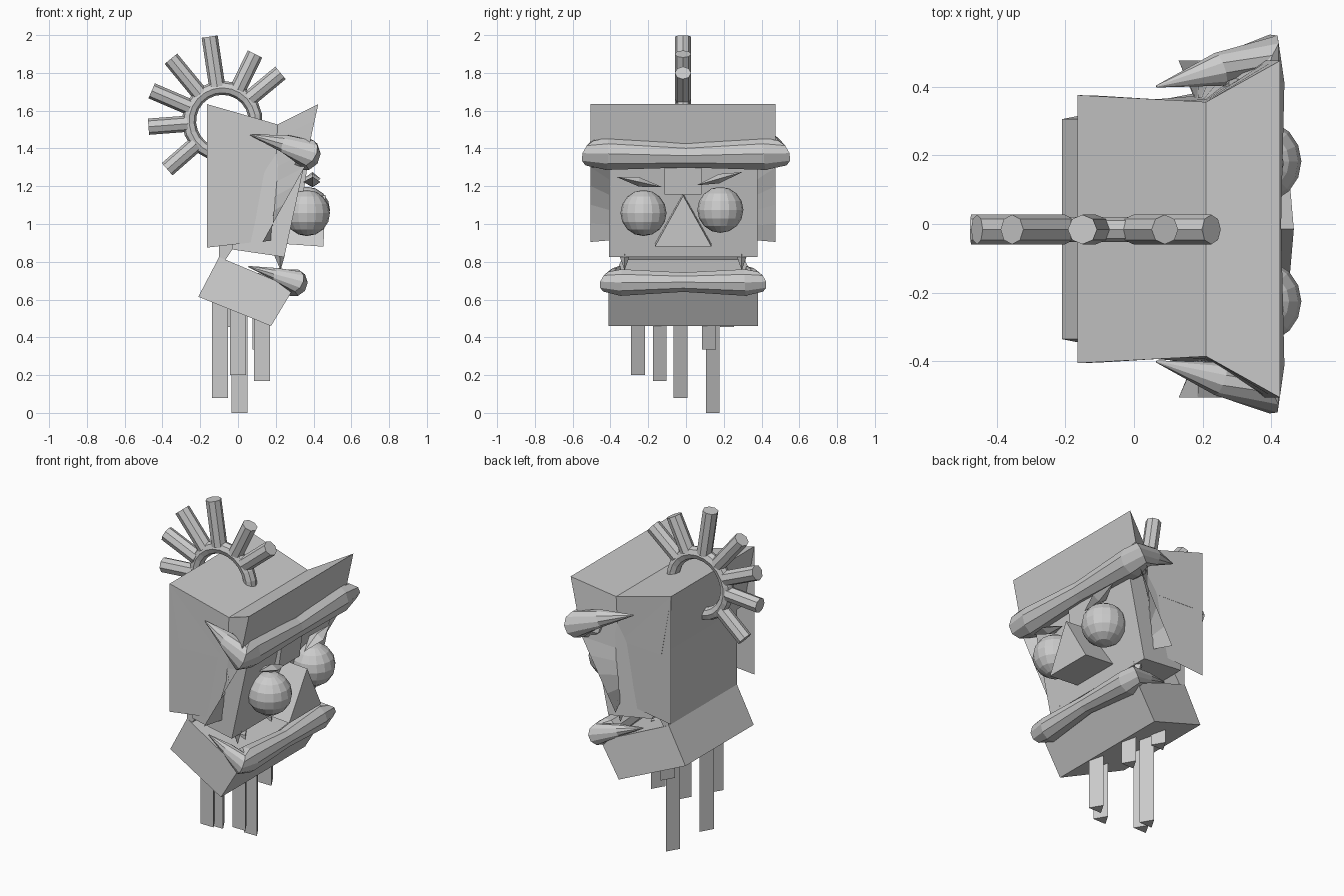
import bpy, bmesh, math
from mathutils import Vector

if "Cube" in bpy.data.objects:
    bpy.data.objects.remove(bpy.data.objects["Cube"])

CY = -0.015  # symmetry plane of the head


def make(name, verts, faces):
    me = bpy.data.meshes.new(name)
    me.from_pydata([tuple(v) for v in verts], [], faces)
    bm = bmesh.new()
    bm.from_mesh(me)
    bmesh.ops.recalc_face_normals(bm, faces=bm.faces)
    bm.to_mesh(me)
    bm.free()
    ob = bpy.data.objects.new(name, me)
    bpy.context.collection.objects.link(ob)
    return ob


def slab(name, profile):
    """Solid from an (x, z, half width) side profile spanning y."""
    n = len(profile)
    v = [(x, CY + s * w, z) for s in (-1, 1) for x, z, w in profile]
    f = [list(range(n)), list(range(n, 2 * n))]
    f += [[i, (i + 1) % n, n + (i + 1) % n, n + i] for i in range(n)]
    return make(name, v, f)


def tube(name, path, sides=10):
    """Loft round sections along (x, y, z, radius) points."""
    pts = [Vector(p[:3]) for p in path]
    n, verts = len(pts), []
    for i, p in enumerate(pts):
        a = (p - pts[i - 1]).normalized() if i else Vector()
        b = (pts[i + 1] - p).normalized() if i < n - 1 else Vector()
        t = (a + b).normalized()
        ref = Vector((0, 0, 1)) if abs(t.z) < 0.95 and abs(t.y) > 0.01 else Vector((0, 1, 0))
        u = t.cross(ref).normalized()
        w = t.cross(u)
        for k in range(sides):
            q = math.tau * k / sides
            verts.append(p + path[i][3] * (u * math.cos(q) + w * math.sin(q)))
    faces = [[i * sides + k, i * sides + (k + 1) % sides,
              (i + 1) * sides + (k + 1) % sides, (i + 1) * sides + k]
             for i in range(n - 1) for k in range(sides)]
    faces += [list(range(sides)), list(range((n - 1) * sides, n * sides))]
    return make(name, verts, faces)


# Helmet: crown block with a back that slopes in, and two thin side walls
slab("helmet_crown", [(-0.165, 1.635, 0.39), (0.21, 1.527, 0.37),
                      (0.195, 1.27, 0.37), (-0.1, 1.27, 0.388)])
for s in (-1, 1):
    make("helmet_side", [(x, CY + s * w, z) for x, z, w in (
        (-0.165, 1.635, 0.39), (0.21, 1.527, 0.37),
        (0.18, 0.915, 0.37), (-0.165, 0.875, 0.39))], [(0, 1, 2, 3)])

# Visor on top with its front panel, and side flares folding back at the bottom
inner_top, inner_low = Vector((0.21, 0.37, 1.527)), Vector((0.18, 0.37, 0.915))
rim = [Vector(p) for p in ((0.425, 0.49, 1.635), (0.352, 0.49, 1.3), (0.13, 0.49, 0.905))]
N = 8
verts, faces = [], []
for s in (-1, 1):
    b = len(verts)
    for i in range(N + 1):
        t = 2 * i / N
        outer = rim[0].lerp(rim[1], t) if t <= 1 else rim[1].lerp(rim[2], t - 1)
        for p in (inner_top.lerp(inner_low, i / N), outer):
            verts.append((p.x, CY + s * p.y, p.z))
    faces += [[b + 2 * i, b + 2 * i + 1, b + 2 * i + 3, b + 2 * i + 2] for i in range(N)]
h = 2 * (N + 1)
faces.append([0, 1, h + 1, h])
faces.append([1, N + 1, h + N + 1, h + 1])
make("helmet_visor", verts, faces)

# Face, head core down to the jaw hinge, and jaw
slab("face", [(-0.03, 0.865, 0.37), (0.245, 0.825, 0.393), (0.35, 1.31, 0.393),
              (0.36, 1.38, 0.39), (0.2, 1.45, 0.36), (-0.03, 1.2, 0.36)])
slab("head_core", [(-0.1, 1.3, 0.32), (-0.02, 1.3, 0.32), (-0.03, 0.865, 0.32),
                   (-0.08, 0.79, 0.32), (-0.1, 0.82, 0.32)])
slab("jaw", [(-0.1, 0.825, 0.32), (-0.21, 0.615, 0.32),
             (0.175, 0.46, 0.395), (0.295, 0.66, 0.395)])
slab("forehead_block", [(0.25, 1.32, 0.098), (0.37, 1.32, 0.098),
                        (0.345, 1.155, 0.098), (0.25, 1.155, 0.098)])

# Heavy brow and lower lip, each tapering to points at the back
half = [(0.065, 0.40, 1.472, 0.003), (0.25, 0.45, 1.425, 0.05),
        (0.365, 0.495, 1.375, 0.075), (0.348, 0.42, 1.372, 0.09)]
tube("brow", [(x, -y, z, r) for x, y, z, r in half] + [(0.362, 0, 1.362, 0.066)] + half[::-1])
half = [(0.055, 0.335, 0.775, 0.003), (0.2, 0.36, 0.735, 0.035),
        (0.305, 0.395, 0.695, 0.06), (0.295, 0.33, 0.69, 0.074)]
tube("lower_lip", [(x, CY - y, z, r) for x, y, z, r in half]
     + [(0.31, CY, 0.692, 0.054)] + [(x, CY + y, z, r) for x, y, z, r in half[::-1]])

# Eyes
for side, y, z in (("right", -0.225, 1.058), ("left", 0.182, 1.075)):
    bpy.ops.mesh.primitive_uv_sphere_add(segments=16, ring_count=8, radius=0.122,
                                         location=(0.365, y, z))
    bpy.context.object.name = side + "_eye"

# Thin slanted eyebrows
for side, a, b in (("right", (-0.125, 1.195), (-0.37, 1.25)),
                   ("left", (0.055, 1.205), (0.298, 1.275))):
    my, mz = (a[0] + b[0]) / 2, (a[1] + b[1]) / 2
    v = [(0.395, *a), (0.395, *b), (0.437, my, mz), (0.395, my, mz + 0.025),
         (0.345, my, mz), (0.395, my, mz - 0.025)]
    f = [(e, 2 + i, 2 + (i + 1) % 4) for e in (0, 1) for i in range(4)]
    make(side + "_eyebrow", v, f)

# Wedge nose
front = [(0.465, 0, 1.15), (0.452, -0.15, 0.88), (0.452, 0.15, 0.88)]
make("nose", [(x, CY + y, z) for x, y, z in front]
     + [(0.24, CY + y, z + 0.015) for x, y, z in front],
     [(0, 1, 2), (3, 4, 5), (0, 1, 4, 3), (1, 2, 5, 4), (2, 0, 3, 5)])

# Fangs under the face
for s in (-1, 1):
    y = CY + s * 0.31
    tube("fang", [(0.22, y, 0.84, 0.03), (0.225, y, 0.76, 0.002)], 4)

# Beard of three-sided bars
for x, y, z in ((-0.095, -0.065, 0.08), (0.0, -0.29, 0.2), (0.008, 0.105, 0.0),
                (0.128, -0.175, 0.17), (0.118, 0.085, 0.335), (-0.01, 0.18, 0.455)):
    top = min(0.74, 0.79 - 0.42 * x)
    tri = [(x - 0.0425, y), (x + 0.0425, y), (x, y + 0.073)]
    make("beard_bar", [(*p, z) for p in tri] + [(*p, top) for p in tri],
         [(0, 1, 2), (3, 4, 5), (0, 1, 4, 3), (1, 2, 5, 4), (2, 0, 3, 5)])

# Crest ring with radiating spikes
cx, cz = -0.083, 1.545
arc = [math.radians(-5 + 285 * i / 18) for i in range(19)]
yc = -0.016
tube("crest_ring", [(cx + 0.176 * math.cos(a), yc, cz + 0.176 * math.sin(a), 0.037)
                    for a in arc], 8)
for x, z in ((-0.15, 1.992), (-0.355, 1.875), (-0.457, 1.705), (-0.474, 1.515),
             (-0.375, 1.29), (0.09, 1.9), (0.225, 1.8)):
    d = Vector((x - cx, 0, z - cz)).normalized() * 0.185
    tube("crest_spike", [(cx + d.x, yc, cz + d.z, 0.043), (x, yc, z, 0.043)], 8)
